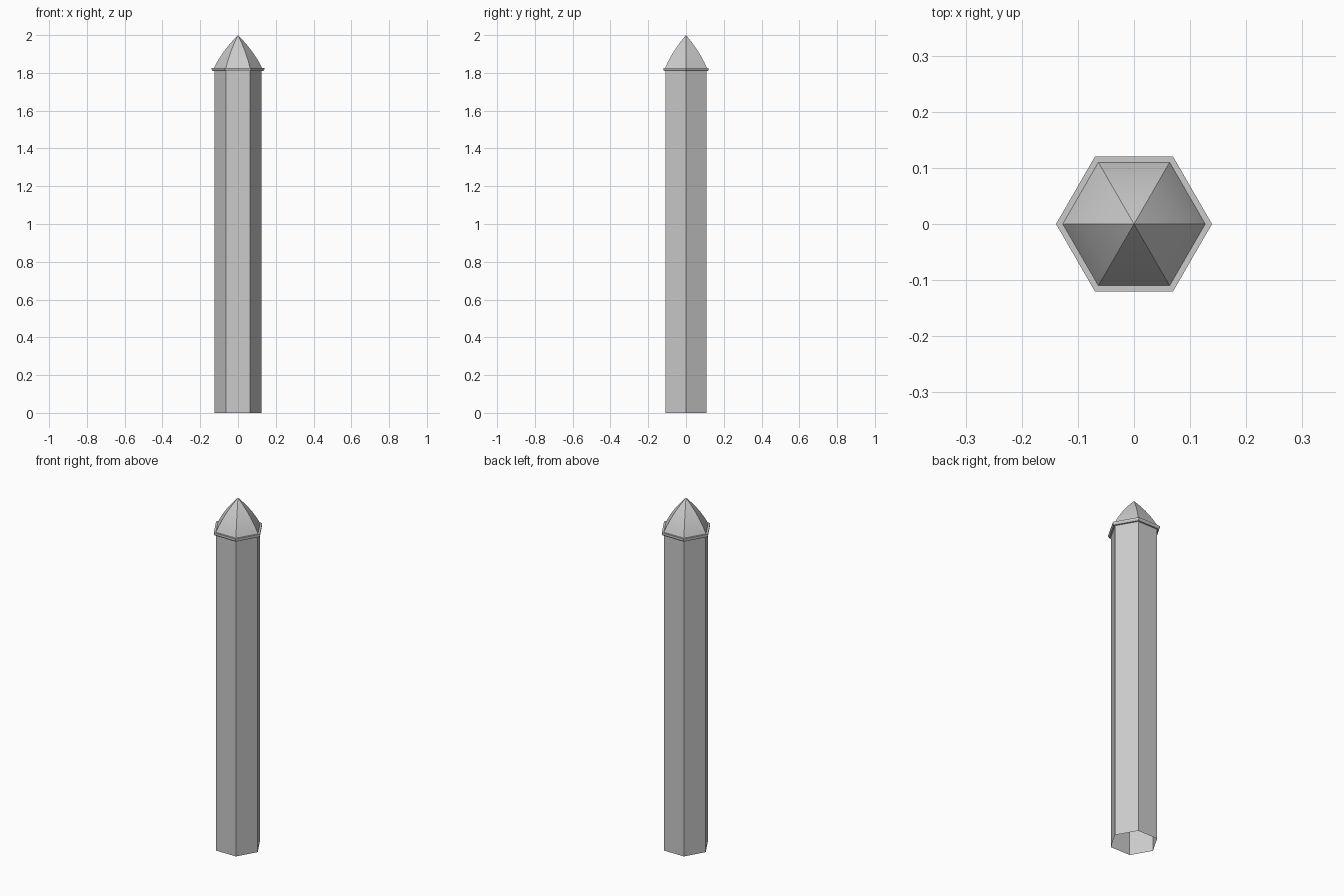
import bpy, bmesh, math

cube = bpy.data.objects.get("Cube")
if cube:
    bpy.data.objects.remove(cube, do_unlink=True)

stone = bpy.data.materials.new("light_grey_stone")
stone.use_nodes = True
grey = (0.6, 0.6, 0.6, 1.0)
stone.diffuse_color = grey
stone.node_tree.nodes["Principled BSDF"].inputs["Base Color"].default_value = grey

SIDES = 6
SHAFT_R, COLLAR_R, CAP_R = 0.125, 0.139, 0.127
SHAFT_TOP, COLLAR_TOP, TIP = 1.81, 1.827, 2.0


def hex_lathe(name, profile):
    """Sweep a (radius, height) profile around z with six flat sides."""
    bm = bmesh.new()
    rings = []
    for r, z in profile:
        if r < 1e-5:
            rings.append([bm.verts.new((0, 0, z))] * SIDES)
        else:
            angles = [math.tau * i / SIDES for i in range(SIDES)]
            rings.append([bm.verts.new((r * math.cos(a), r * math.sin(a), z)) for a in angles])
    for low, high in zip(rings, rings[1:]):
        for i in range(SIDES):
            j = (i + 1) % SIDES
            corners = [low[i], low[j], high[j], high[i]]
            bm.faces.new(list(dict.fromkeys(corners)))
    mesh = bpy.data.meshes.new(name)
    bm.to_mesh(mesh)
    bm.free()
    obj = bpy.data.objects.new(name, mesh)
    bpy.context.collection.objects.link(obj)
    mesh.materials.append(stone)
    return obj


# Hollow shaft, open at the foot
hex_lathe("shaft", [(SHAFT_R, 0), (SHAFT_R, SHAFT_TOP)])

# Thin overhanging collar with a slightly chamfered lower edge
hex_lathe("collar", [(SHAFT_R, SHAFT_TOP), (0.134, SHAFT_TOP), (COLLAR_R, 1.817),
                     (COLLAR_R, COLLAR_TOP), (CAP_R, COLLAR_TOP)])

# Pointed cap with gently bulging facets
STEPS, BULGE = 10, 0.011
curve = []
for k in range(STEPS + 1):
    t = k / STEPS
    radius = CAP_R * (1 - t) + 4 * BULGE * t * (1 - t)
    curve.append((radius, COLLAR_TOP + (TIP - COLLAR_TOP) * t))
cap = hex_lathe("cap", curve)

bpy.ops.object.select_all(action="DESELECT")
cap.select_set(True)
bpy.context.view_layer.objects.active = cap
bpy.ops.object.shade_smooth_by_angle(angle=math.radians(30))
